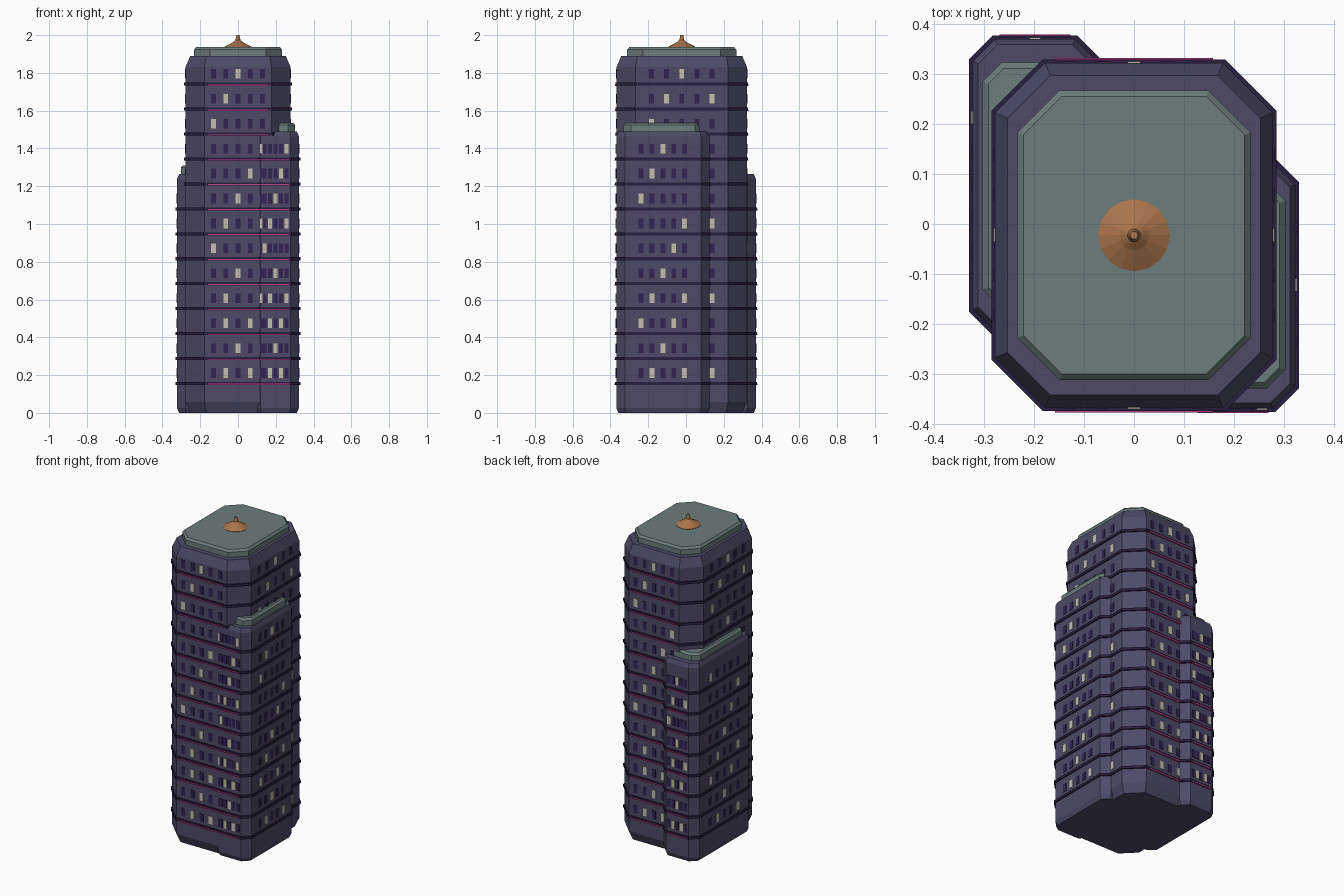
import bpy, bmesh
from math import cos, sin, pi
from mathutils import Matrix

if "Cube" in bpy.data.objects:
    bpy.data.objects.remove(bpy.data.objects["Cube"])


def material(name, srgb):
    lin = [((v / 255 + 0.055) / 1.055) ** 2.4 for v in srgb] + [1.0]
    m = bpy.data.materials.new(name)
    m.use_nodes = True
    m.diffuse_color = lin
    m.node_tree.nodes["Principled BSDF"].inputs["Base Color"].default_value = lin
    return m


WALL = material("wall purple", (77, 74, 103))
LEDGE = material("ledge dark purple", (42, 30, 64))
ROOF = material("roof grey green", (108, 125, 124))
GLASS = material("dark window", (50, 35, 84))
LIT = material("lit window", (196, 191, 174))
PINK = material("pink strip", (190, 62, 140))
COPPER = material("copper", (170, 116, 76))


def finish(name, bm, mat):
    bmesh.ops.recalc_face_normals(bm, faces=bm.faces)
    mesh = bpy.data.meshes.new(name)
    bm.to_mesh(mesh)
    bm.free()
    mesh.materials.append(mat)
    obj = bpy.data.objects.new(name, mesh)
    bpy.context.collection.objects.link(obj)


def loft(bm, rings):
    """Skin a stack of vertex rings and cap both ends."""
    loops = [[bm.verts.new(p) for p in ring] for ring in rings]
    for a, b in zip(loops, loops[1:]):
        for i in range(len(a)):
            j = (i + 1) % len(a)
            bm.faces.new((a[i], a[j], b[j], b[i]))
    bm.faces.new(loops[0][::-1])
    bm.faces.new(loops[-1])


def octagon(cx, cy, hx, hy, z, inset=0.0):
    """Rectangle with cut corners."""
    c = 0.36 * min(hx, hy) - 0.586 * inset
    x, y = hx - inset, hy - inset
    pts = [(x, c - y), (x, y - c), (x - c, y), (c - x, y),
           (-x, y - c), (-x, c - y), (c - x, -y), (x - c, -y)]
    return [(cx + px, cy + py, z) for px, py in pts]


def box(bm, centre, size, turn):
    m = turn @ Matrix.Translation(centre) @ Matrix.Diagonal((*size, 1))
    bmesh.ops.create_cube(bm, size=1, matrix=m)


FIRST, STEP = 0.156, 0.132
# Lit columns on each floor, for the front/back and for the sides
LIT_FRONT = "24 3 24 25 3 1 25 3 4 5 1 2 3".split()
LIT_SIDE = "25 3 14 25 3 4 5 1 2 3 1 25 3".split()


def tower(name, cx, cy, hx, hy, top, floors):
    small = min(hx, hy)
    taper, rise = 0.09 * small, 0.21 * small
    # walls with tapered foot and shoulder
    bm = bmesh.new()
    loft(bm, [octagon(cx, cy, hx, hy, z, i) for z, i in
              ((0, taper), (rise, 0), (top - rise, 0), (top, taper))])
    finish(name + "_walls", bm, WALL)

    # roof slab with bevelled rim
    bm = bmesh.new()
    rx, ry = hx * 0.84, hy * 0.84
    loft(bm, [octagon(cx, cy, rx, ry, z, i) for z, i in
              ((top - 0.01, 0), (top + 0.033, 0), (top + 0.046, 0.012))])
    finish(name + "_roof", bm, ROOF)

    # ledge around each floor
    bm = bmesh.new()
    for f in range(floors):
        z = FIRST + f * STEP
        loft(bm, [octagon(cx, cy, hx + 0.007, hy + 0.007, z + d) for d in (-0.008, 0.008)])
    finish(name + "_ledges", bm, LEDGE)

    # windows on four sides, pink strips on front and back
    dark, lit, pink = bmesh.new(), bmesh.new(), bmesh.new()
    for side in range(4):
        turn = Matrix.Translation((cx, cy, 0)) @ Matrix.Rotation(side * pi / 2, 4, 'Z')
        half, depth = (hx, hy) if side % 2 == 0 else (hy, hx)
        pattern = LIT_SIDE if side % 2 else LIT_FRONT
        gap = half * 0.233
        for f in range(floors):
            z = FIRST + f * STEP
            for col in range(5):
                bm = lit if str(col + 1) in pattern[f] else dark
                box(bm, ((col - 2) * gap, -depth, z + 0.055),
                    (min(0.026, gap * 0.78), 0.006, 0.051), turn)
            if side % 2 == 0:
                box(pink, (0, -depth - 0.005, z - 0.005), (half * 1.14, 0.009, 0.007), turn)
    finish(name + "_dark_windows", dark, GLASS)
    finish(name + "_lit_windows", lit, LIT)
    finish(name + "_strips", pink, PINK)


tower("main_tower", 0, -0.0225, 0.278, 0.345, 1.89, 13)
tower("left_wing", 0.198, -0.1225, 0.125, 0.2465, 1.49, 10)
tower("right_wing", -0.198, 0.077, 0.125, 0.293, 1.265, 8)

# copper finial
bm = bmesh.new()
profile = [(0.072, 1.934), (0.072, 1.938), (0.03, 1.96), (0.013, 1.973), (0.008, 2.0)]
loft(bm, [[(r * cos(k * pi / 8), r * sin(k * pi / 8) - 0.0225, z) for k in range(16)]
          for r, z in profile])
finish("finial", bm, COPPER)
